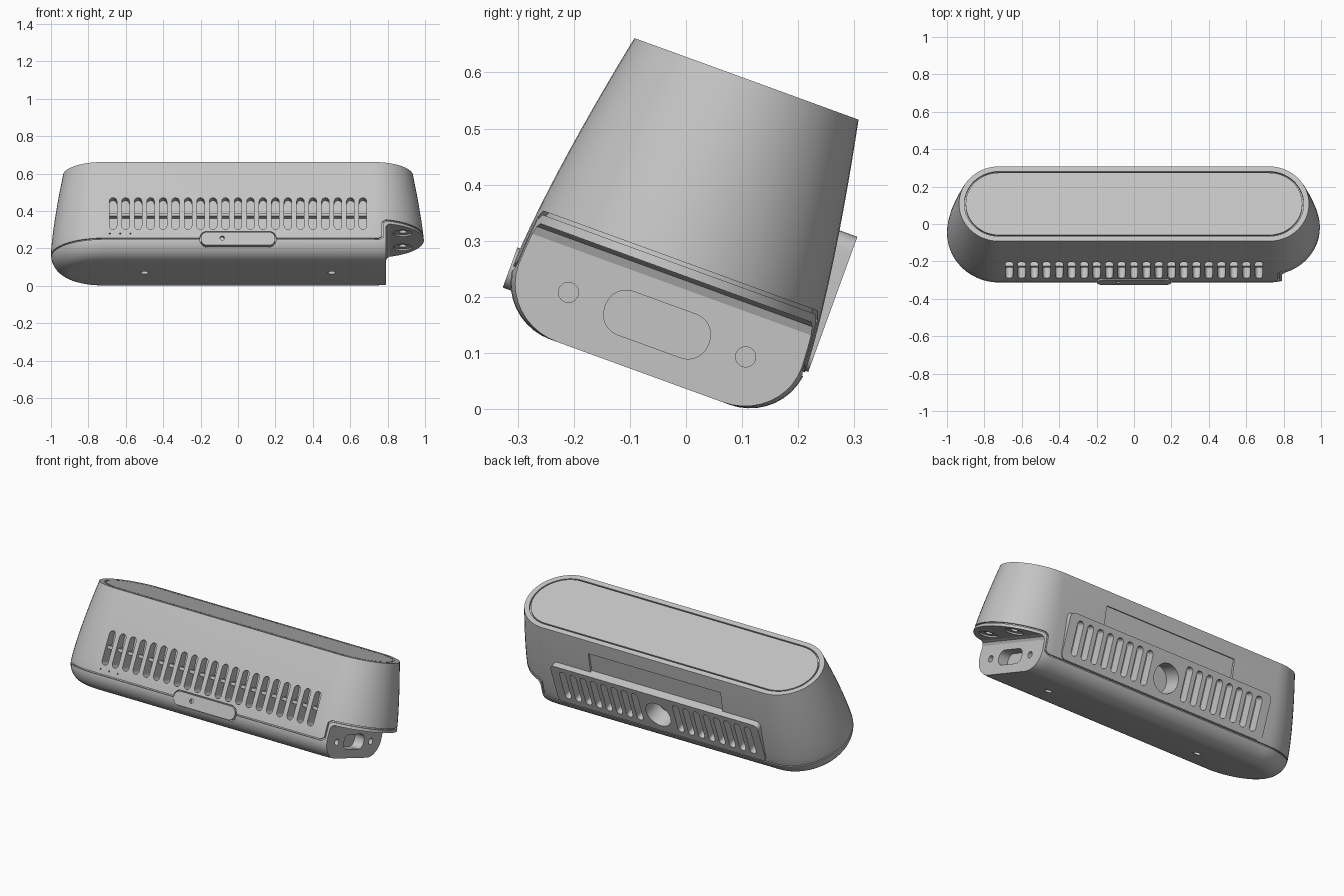
import bpy, bmesh, math
from mathutils import Matrix

if "Cube" in bpy.data.objects:
    bpy.data.objects.remove(bpy.data.objects["Cube"])

STRAIGHT = 0.723          # half length of the straight sides
MID = -0.1                # depth centre of the housing before tilting
TILT = Matrix.Rotation(math.radians(-20), 4, 'X')

grey = bpy.data.materials.new("plain grey")
grey.use_nodes = True
grey.diffuse_color = (0.55, 0.55, 0.55, 1)
grey.node_tree.nodes["Principled BSDF"].inputs["Base Color"].default_value = grey.diffuse_color


def make(name, bm):
    bmesh.ops.recalc_face_normals(bm, faces=bm.faces[:])
    mesh = bpy.data.meshes.new(name)
    bm.to_mesh(mesh)
    bm.free()
    obj = bpy.data.objects.new(name, mesh)
    bpy.context.scene.collection.objects.link(obj)
    mesh.materials.append(grey)
    return obj


def loft(name, profile):
    """Stack of stadium rings; profile holds (radius, height)."""
    bm = bmesh.new()
    n = 28
    rings = []
    for r, h in profile:
        ring = []
        for side in (1, -1):
            for i in range(n + 1):
                a = math.pi * (i / n - 0.5)
                ring.append(bm.verts.new((side * (STRAIGHT + r * math.cos(a)),
                                          MID + side * r * math.sin(a), h)))
        rings.append(ring)
    for lo, hi in zip(rings, rings[1:]):
        for i in range(len(lo)):
            j = (i + 1) % len(lo)
            bm.faces.new((lo[i], lo[j], hi[j], hi[i]))
    bm.faces.new(rings[0])
    bm.faces.new(rings[-1])
    return make(name, bm)


def rounded(cx, cy, hw, hh, r, n=6):
    """Outline of a rounded rectangle."""
    pts = []
    for k, (sx, sy) in enumerate(((1, 1), (-1, 1), (-1, -1), (1, -1))):
        for i in range(n + 1):
            a = math.pi / 2 * (k + i / n)
            pts.append((cx + sx * (hw - r) + r * math.cos(a),
                        cy + sy * (hh - r) + r * math.sin(a)))
    return [p for i, p in enumerate(pts) if math.dist(p, pts[i - 1]) > 1e-5]


def circle(cx, cy, r):
    return rounded(cx, cy, r, r, r)


def prism(name, outlines, axis, lo, hi):
    """Extrude every outline along one axis, all in one object."""
    place = {'X': lambda a, b, d: (d, a, b),
             'Y': lambda a, b, d: (a, d, b),
             'Z': lambda a, b, d: (a, b, d)}[axis]
    bm = bmesh.new()
    for pts in outlines:
        ends = [[bm.verts.new(place(a, b, d)) for a, b in pts] for d in (lo, hi)]
        for end in ends:
            bm.faces.new(end)
        for i in range(len(pts)):
            j = (i + 1) % len(pts)
            bm.faces.new((ends[0][i], ends[0][j], ends[1][j], ends[1][i]))
    return make(name, bm)


def combine(obj, other, operation='DIFFERENCE'):
    """Apply a boolean and delete the helper."""
    mod = obj.modifiers.new("shape", 'BOOLEAN')
    mod.operation = operation
    mod.solver = 'EXACT'
    mod.object = other
    graph = bpy.context.evaluated_depsgraph_get()
    mesh = bpy.data.meshes.new_from_object(obj.evaluated_get(graph))
    obj.modifiers.clear()
    obj.data = mesh
    bpy.data.objects.remove(other)


# Housing: round lower edge, curved taper, flat top with a fine groove
side = []
for i in range(11):
    a = math.pi / 2 * i / 10
    side.append((0.17 + 0.107 * math.sin(a), 0.14 - 0.106 * math.cos(a)))
for i in range(1, 13):
    t = i / 12
    side.append((0.277 - 0.0645 * t ** 1.4, 0.14 + 0.45 * t))
top = [(0.184, 0.59), (0.184, 0.576), (0.177, 0.576), (0.177, 0.59)]
housing = loft("housing", side + top)

# Shallow rear recess above the vent plate
recess = [(0.136, 0.38), (0.118, 0.51), (0.25, 0.51), (0.25, 0.38)]
combine(housing, prism("recess_cutter", [recess], 'X', -0.43, 0.43))

# Upright rear vent plate
plate = rounded(0, 0.265, 0.675, 0.128, 0.03)
combine(housing, prism("vent_plate", [plate], 'Y', 0.08, 0.182), 'UNION')

# Seam around the body, stepping up over the end notch
seam = [(-1.2, 0.127), (0.755, 0.127), (0.778, 0.14), (0.778, 0.225), (0.795, 0.238), (1.2, 0.238),
        (1.2, 0.245), (0.79, 0.245), (0.771, 0.23), (0.771, 0.147), (0.75, 0.134), (-1.2, 0.134)]
seam_cutter = prism("seam_cutter", [seam], 'Y', -0.6, 0.4)
combine(seam_cutter, loft("seam_core", [(r - 0.01, h) for r, h in side]))
combine(housing, seam_cutter)

# Connector notch at the left end
notch = [(0.79, -0.1), (0.79, 0.2), (0.797, 0.215), (0.81, 0.222), (1.3, 0.222), (1.3, -0.1)]
combine(housing, prism("notch_cutter", [notch], 'Y', -0.6, 0.4))
port = [rounded(MID, 0.124, 0.098, 0.041, 0.038)] + [circle(MID + s * 0.168, 0.124, 0.018) for s in (-1, 1)]
combine(housing, prism("port_cutter", port, 'X', 0.73, 0.85))
for radius, height in ((0.05, 0.23), (0.02, 0.28)):
    screws = [circle(0.88, MID + s * 0.11, radius) for s in (-1, 1)]
    combine(housing, prism("screw_cutter", screws, 'Z', 0.15, height))

# Vent slots, front and rear, and three pin holes
PITCH = 0.0668
front = [rounded(i * PITCH, 0.279, 0.02, 0.094, 0.02) for i in range(-10, 11)]
combine(housing, prism("front_slot_cutter", front, 'Y', -0.6, -0.305))
rear = [rounded(s * i * PITCH, 0.268, 0.02, 0.095, 0.02) for i in range(2, 10) for s in (-1, 1)]
combine(housing, prism("rear_slot_cutter", rear, 'Y', 0.13, 0.4))
pins = [circle(-0.63 + i * 0.055, 0.16, 0.004) for i in (-1, 0, 1)]
combine(housing, prism("pin_cutter", pins, 'Y', -0.6, -0.36))

# Round rear socket and two holes in the underside
combine(housing, prism("socket_cutter", [circle(0, 0.255, 0.08)], 'Y', 0.08, 0.4))
feet = [circle(s * 0.5, -0.11, 0.021) for s in (-1, 1)]
combine(housing, prism("underside_cutter", feet, 'Z', -0.1, 0.08))

# Front latch in its pocket
pocket = rounded(0, 0.13, 0.204, 0.043, 0.039)
combine(housing, prism("pocket_cutter", [pocket], 'Y', -0.6, -0.355))
latch = prism("front_latch", [rounded(0, 0.13, 0.199, 0.038, 0.035)], 'Y', -0.381, -0.35)
combine(latch, prism("latch_hole_cutter", [circle(-0.085, 0.133, 0.012)], 'Y', -0.6, -0.362))

# Cross bar seen behind the front slots
bar = prism("slot_bar", [rounded(0, 0.28, 0.69, 0.009, 0.004)], 'Y', -0.345, -0.3)

# Tilt everything back and smooth the curves
for obj in (housing, latch, bar):
    obj.data.transform(TILT)
    bpy.ops.object.select_all(action='DESELECT')
    obj.select_set(True)
    bpy.context.view_layer.objects.active = obj
    bpy.ops.object.shade_smooth_by_angle(angle=math.radians(25))
